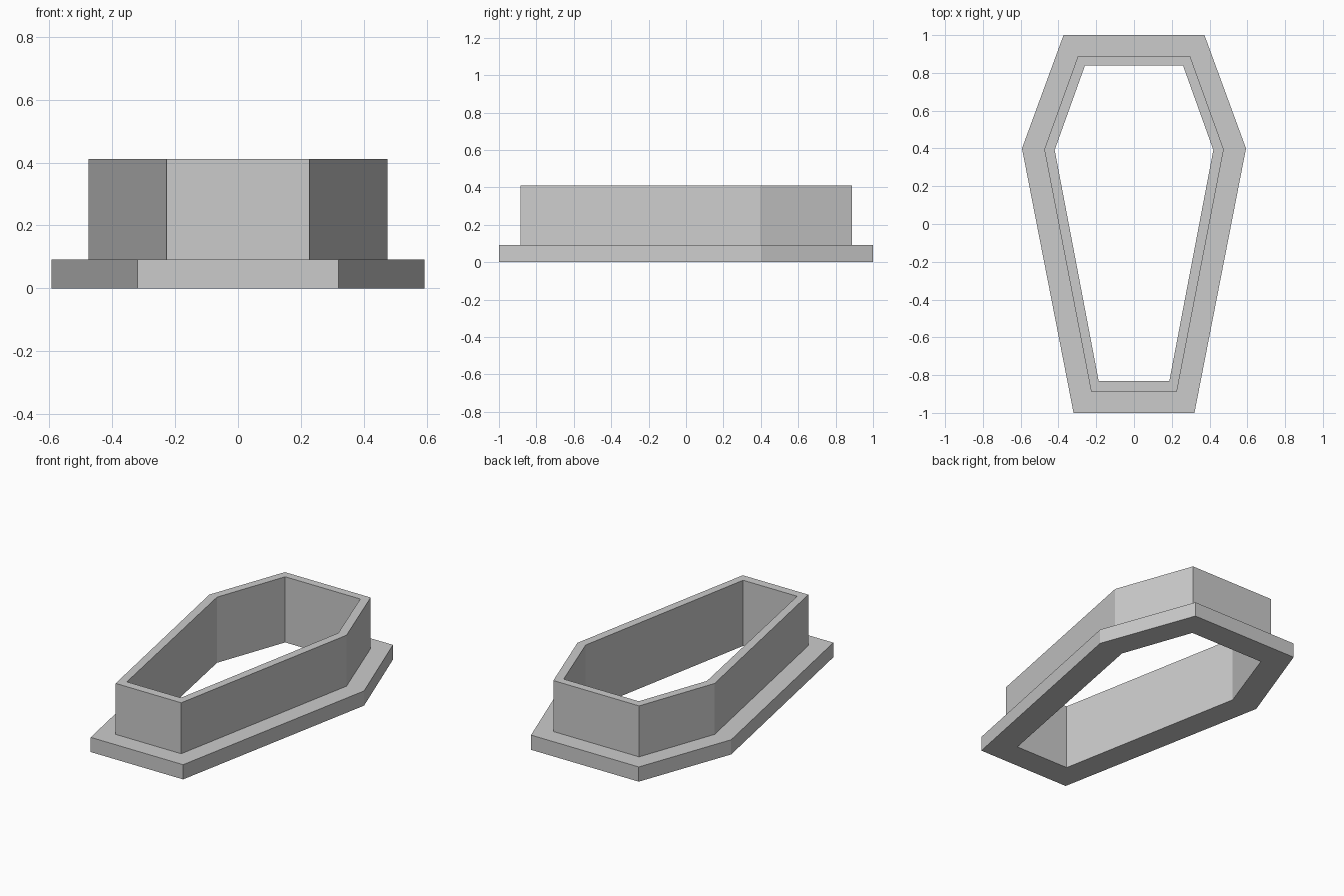
import bpy
import bmesh

cube = bpy.data.objects.get("Cube")
if cube:
    bpy.data.objects.remove(cube, do_unlink=True)

# Plain grey material
grey = bpy.data.materials.new("plain_grey")
grey.use_nodes = True
colour = (0.6, 0.6, 0.6, 1)
grey.diffuse_color = colour
grey.node_tree.nodes["Principled BSDF"].inputs["Base Color"].default_value = colour

# Left half of each six-sided outline, foot to head
FLANGE = [(0.32, -1.0), (0.593, 0.40), (0.373, 1.0)]
WALL = [(0.227, -0.886), (0.475, 0.395), (0.297, 0.888)]
OPENING = [(0.187, -0.832), (0.42, 0.392), (0.26, 0.838)]
RIM_Z, TOP_Z = 0.092, 0.411


def add_loop(bm, half, z):
    """Mirror a half outline in x and place it at height z."""
    outline = half + [(-x, y) for x, y in reversed(half)]
    return [bm.verts.new((x, y, z)) for x, y in outline]


# Flanged open frame: rings joined around the cross-section
bm = bmesh.new()
section = [(FLANGE, 0), (FLANGE, RIM_Z), (WALL, RIM_Z),
           (WALL, TOP_Z), (OPENING, TOP_Z), (OPENING, 0)]
rings = [add_loop(bm, half, z) for half, z in section]
for a, b in zip(rings, rings[1:] + rings[:1]):
    for i in range(len(a)):
        j = (i + 1) % len(a)
        bm.faces.new((a[i], a[j], b[j], b[i]))
bmesh.ops.recalc_face_normals(bm, faces=bm.faces[:])

mesh = bpy.data.meshes.new("flanged_frame")
bm.to_mesh(mesh)
bm.free()
mesh.materials.append(grey)
bpy.context.collection.objects.link(bpy.data.objects.new("flanged_frame", mesh))
